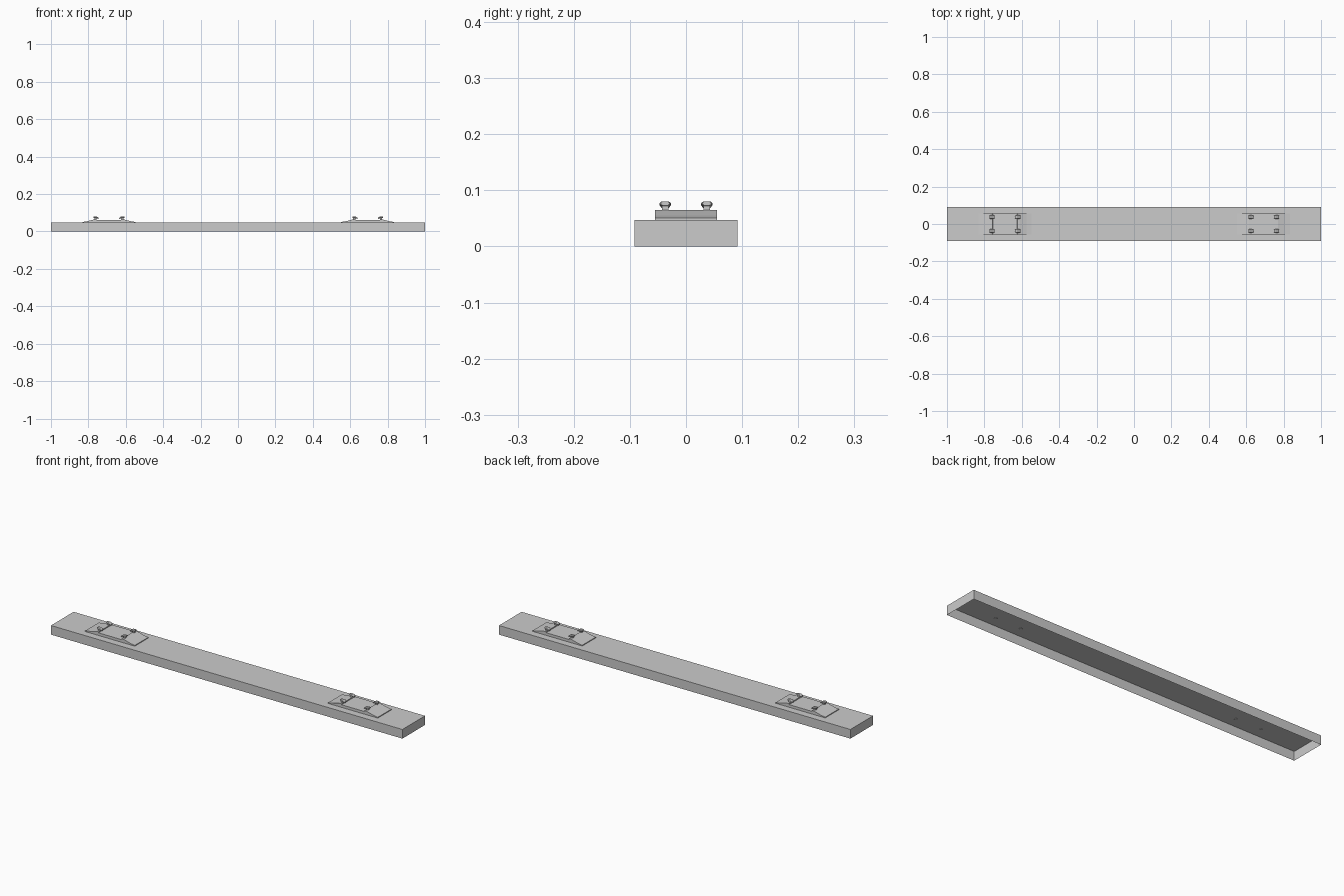
import bpy, bmesh

if "Cube" in bpy.data.objects:
    bpy.data.objects.remove(bpy.data.objects["Cube"])

TOP = 0.047


def finish(name, bm):
    bmesh.ops.recalc_face_normals(bm, faces=bm.faces)
    me = bpy.data.meshes.new(name)
    bm.to_mesh(me)
    bm.free()
    ob = bpy.data.objects.new(name, me)
    bpy.context.collection.objects.link(ob)
    return ob


def loft(bm, rings):
    """Skin a list of equal-length closed rings and cap both ends."""
    vs = [[bm.verts.new(p) for p in r] for r in rings]
    n = len(rings[0])
    for a, b in zip(vs, vs[1:]):
        for i in range(n):
            j = (i + 1) % n
            bm.faces.new((a[i], a[j], b[j], b[i]))
    bm.faces.new(vs[0])
    bm.faces.new(vs[-1])


# sleeper beam: box open underneath
bm = bmesh.new()
bmesh.ops.create_cube(bm, size=1)
for v in bm.verts:
    v.co = (v.co.x * 2, v.co.y * 0.184, (v.co.z + 0.5) * TOP)
bottom = [f for f in bm.faces if f.calc_center_median().z < 0.001]
bmesh.ops.delete(bm, geom=bottom, context='FACES_ONLY')
me = bpy.data.meshes.new("sleeper_beam")
bm.to_mesh(me)
bm.free()
bpy.context.collection.objects.link(bpy.data.objects.new("sleeper_beam", me))

# half profile of the rail plate: (offset from plate centre, z)
HALF = [(0.141, TOP), (0.141, 0.051), (0.115, 0.055), (0.085, 0.063),
        (0.078, 0.065), (0.066, 0.065), (0.065, 0.0605)]


def rail_plate(name, cx):
    prof = HALF + [(-x, z) for x, z in reversed(HALF)]
    bm = bmesh.new()
    loft(bm, [[(cx + x, y, z) for x, z in prof] for y in (-0.055, 0.055)])
    finish(name, bm)


def spike(name, cx, cy, s):
    """s = side of the plate; the head hooks inward over the rail foot."""
    bm = bmesh.new()
    # square shank
    x0, x1 = cx + s * 0.066, cx + s * 0.077
    loft(bm, [[(x0, cy - 0.0055, z), (x1, cy - 0.0055, z),
               (x1, cy + 0.0055, z), (x0, cy + 0.0055, z)]
              for z in (0.045, 0.074)])
    # chamfered hooked head
    sect = [(0.006, 0.0), (0.010, 0.003), (0.010, 0.006), (0.006, 0.009),
            (-0.006, 0.009), (-0.010, 0.006), (-0.010, 0.003), (-0.006, 0.0)]
    stations = [(0.055, 0.067, 0.7), (0.064, 0.0705, 1.0),
                (0.076, 0.0715, 1.0), (0.082, 0.073, 0.75)]
    loft(bm, [[(cx + s * o, cy + y * k, z + dz * k) for y, dz in sect]
              for o, z, k in stations])
    finish(name, bm)


# two rail plates, each held by four spikes
for side, cx in (("left", -0.69), ("right", 0.693)):
    rail_plate(f"{side}_rail_plate", cx)
    n = 0
    for s in (-1, 1):
        for cy in (-0.037, 0.037):
            n += 1
            spike(f"{side}_spike_{n}", cx, cy, s)
